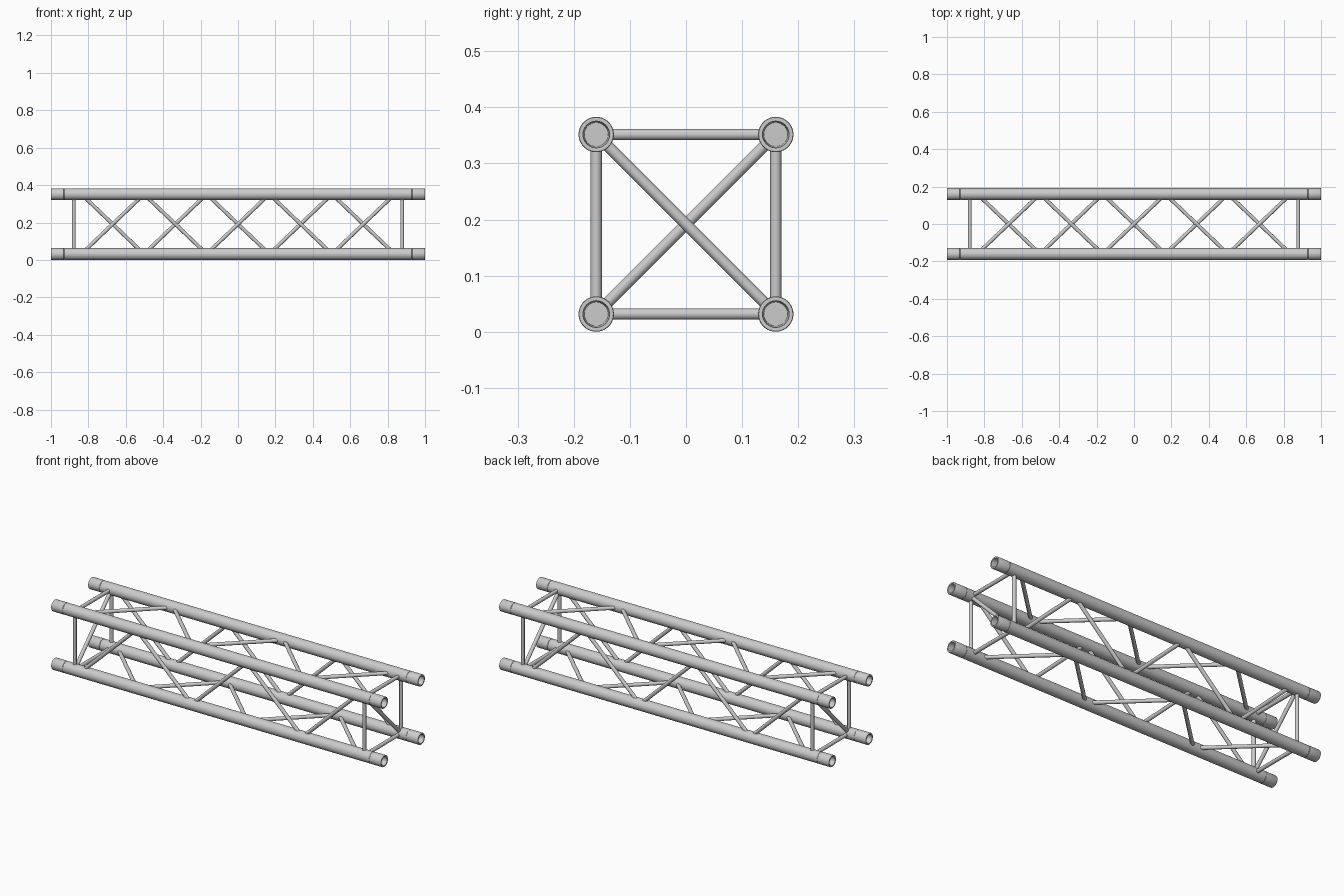
import bpy, bmesh, math
from mathutils import Vector

if "Cube" in bpy.data.objects:
    bpy.data.objects.remove(bpy.data.objects["Cube"])

Y = 0.16                 # chord half spacing
ZB, ZT = 0.0315, 0.3515  # bottom and top chord centre heights
BRACE_R = 0.01


def finish(name, bm):
    bmesh.ops.recalc_face_normals(bm, faces=bm.faces)
    me = bpy.data.meshes.new(name)
    bm.to_mesh(me)
    bm.free()
    ob = bpy.data.objects.new(name, me)
    bpy.context.collection.objects.link(ob)
    bpy.ops.object.select_all(action='DESELECT')
    ob.select_set(True)
    bpy.context.view_layer.objects.active = ob
    bpy.ops.object.shade_smooth_by_angle(angle=math.radians(35))
    return ob


def lathe_x(name, profile, y, z, segs=40):
    """Revolve (x, radius) points around an x-parallel axis."""
    bm = bmesh.new()
    rings = []
    for x, r in profile:
        rings.append([bm.verts.new((x, y + r * math.cos(2 * math.pi * i / segs),
                                    z + r * math.sin(2 * math.pi * i / segs)))
                      for i in range(segs)])
    for a, b in zip(rings, rings[1:]):
        for i in range(segs):
            j = (i + 1) % segs
            bm.faces.new((a[i], a[j], b[j], b[i]))
    bm.faces.new(rings[0])
    bm.faces.new(rings[-1])
    return finish(name, bm)


def rods(name, pairs):
    """Thin round bars between point pairs, trimmed inside the chords."""
    bm = bmesh.new()
    for p, q in pairs:
        p, q = Vector(p), Vector(q)
        d = (q - p).normalized()
        p, q = p + d * 0.018, q - d * 0.018
        rot = d.to_track_quat('Z', 'Y').to_matrix().to_4x4()
        rot.translation = (p + q) / 2
        bmesh.ops.create_cone(bm, cap_ends=True, segments=20, radius1=BRACE_R,
                              radius2=BRACE_R, depth=(q - p).length, matrix=rot)
    return finish(name, bm)


# Chord tubes with a seam groove and a tapered socket at each end
half = [(0.928, 0.0312), (0.929, 0.0303), (0.931, 0.0303), (0.932, 0.0315),
        (0.998, 0.0315), (1.0, 0.0305), (1.0, 0.0238), (0.935, 0.0212)]
profile = [(-x, r) for x, r in reversed(half)] + half
for side, y in (("front", -Y), ("back", Y)):
    for level, z in (("bottom", ZB), ("top", ZT)):
        lathe_x(f"{level}_{side}_chord", profile, y, z)

# Zigzag lacing on the four long faces
xs = [-0.8375 + 0.335 * i for i in range(6)]
faces = {
    "front_lacing": ((-Y, ZB), (-Y, ZT)),
    "back_lacing": ((Y, ZT), (Y, ZB)),
    "top_lacing": ((-Y, ZT), (Y, ZT)),
    "bottom_lacing": ((Y, ZB), (-Y, ZB)),
}
for name, ends in faces.items():
    nodes = [(x, *ends[i % 2]) for i, x in enumerate(xs)]
    rods(name, list(zip(nodes, nodes[1:])))

# Square end frames, each with one cross diagonal
for name, s in (("right_end_frame", 1), ("left_end_frame", -1)):
    x = 0.878 * s
    c = [(x, -Y, ZB), (x, Y, ZB), (x, Y, ZT), (x, -Y, ZT)]
    rods(name, list(zip(c, c[1:] + c[:1])))
    rods(name.replace("frame", "diagonal"), [((x, -Y * s, ZT), (x, Y * s, ZB))])
